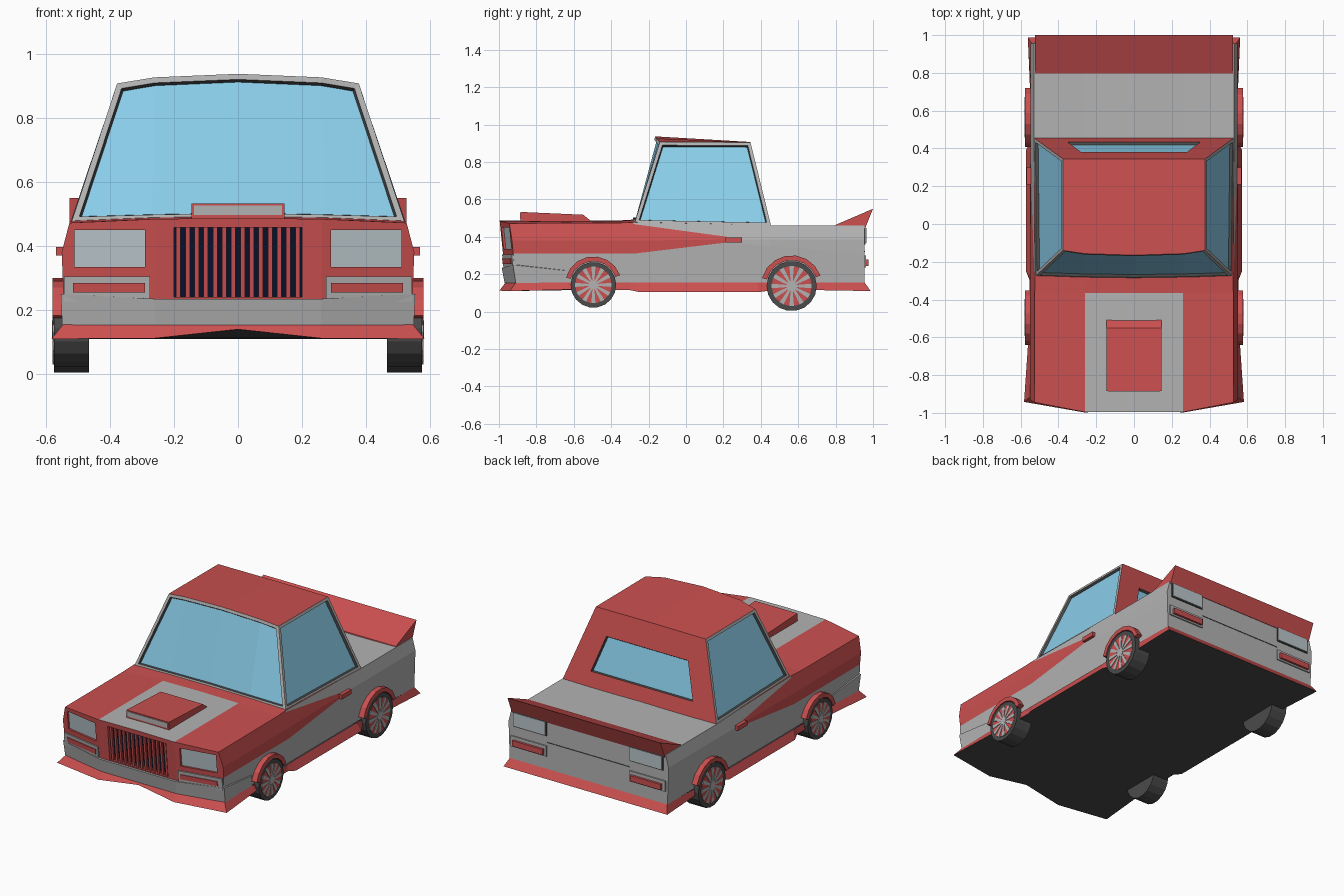
import bpy, bmesh, math
from mathutils import Vector

if "Cube" in bpy.data.objects:
    bpy.data.objects.remove(bpy.data.objects["Cube"])


def mat(name, r, g, b):
    m = bpy.data.materials.new(name)
    m.diffuse_color = (r, g, b, 1)
    m.use_nodes = True
    m.node_tree.nodes["Principled BSDF"].inputs["Base Color"].default_value = m.diffuse_color
    return m


RED = mat("red_paint", .6, .08, .08)
GLASS = mat("glass", .26, .62, .83)
DARK = mat("dark_rubber", .07, .07, .07)
NAVY = mat("grille_dark", .003, .006, .025)
LENS = mat("lamp_lens", .5, .57, .6)
GREY = mat("grey_paint", .45, .45, .45)


def make(name, verts, faces, mats, idx=None, mirror=False):
    me = bpy.data.meshes.new(name)
    me.from_pydata([tuple(v) for v in verts], [], faces)
    for m in mats:
        me.materials.append(m)
    if idx:
        for p, i in zip(me.polygons, idx):
            p.material_index = i
    bm = bmesh.new()
    bm.from_mesh(me)
    bmesh.ops.recalc_face_normals(bm, faces=bm.faces)
    bm.to_mesh(me)
    bm.free()
    ob = bpy.data.objects.new(name, me)
    bpy.context.collection.objects.link(ob)
    if mirror:
        ob.modifiers.new("mirror", 'MIRROR').use_clip = True
    return ob


def prism(name, a, b, m, mirror=False):
    """Solid between two matching outlines."""
    n = len(a)
    faces = [list(range(n)), list(range(n, 2 * n))]
    faces += [[i, (i + 1) % n, n + (i + 1) % n, n + i] for i in range(n)]
    return make(name, list(a) + list(b), faces, [m], None, mirror)


def strip(name, rows, mats, rowmat, mirror=True):
    """Open sheet through rows of points."""
    n = len(rows[0])
    faces = [[i * n + j, i * n + j + 1, (i + 1) * n + j + 1, (i + 1) * n + j]
             for i in range(len(rows) - 1) for j in range(n - 1)]
    idx = [rowmat[j] for i in range(len(rows) - 1) for j in range(n - 1)]
    return make(name, [p for r in rows for p in r], faces, mats, idx, mirror)


def nose(x, z):
    return -.995 + max(0, abs(x) - .26) * .19 + (.475 - z) * .1


def panel(name, x0, x1, z0, z1, out, depth, m, mirror=True, rear=False):
    """Thin block lying on the nose or on the tail."""
    c = [(x0, z0), (x1, z0), (x1, z1), (x0, z1)]
    y = (lambda x, z, d: .955 - d) if rear else (lambda x, z, d: nose(x, z) + d)
    return prism(name, [(x, y(x, z, -out), z) for x, z in c],
                 [(x, y(x, z, depth), z) for x, z in c], m, mirror)


# Body shell: lofted half sections, mirrored
def side_x(z):
    return .55 - (z - .38) * .26 if z > .38 else .55 - (.38 - z) * .04


stations = [(None, .487, .472, .462, .38, .31), (-.365, .487, .474, .464, .38, .31),
            (-.28, .492, .478, .468, .38, .31), (.22, .475, .468, .4, .385, .37),
            (.45, .46, .46, .4, .385, .35), (.955, .46, .46, .4, .385, .31)]
verts, faces, idx = [], [], []
for y, zc, ze, s1, s2, s3 in stations:
    ring = [(0, zc), (.26, zc - .003), (side_x(ze), ze)]
    ring += [(side_x(s), s) for s in (s1, s2, s3, .155)] + [(.26, .155), (0, .155)]
    verts += [(x, nose(x, z) if y is None else y, z) for x, z in ring]
red = {(0, 1), (1, 0), (1, 1), (2, 0), (2, 1), (2, 3), (2, 4)}
red |= {(i, j) for i in (0, 1) for j in (2, 3, 4)}
for i in range(5):
    for j in range(8):
        faces.append([i * 9 + j, i * 9 + j + 1, i * 9 + j + 10, i * 9 + j + 9])
        idx.append(1 if (i, j) in red else 0)
for o, k in ((0, 1), (45, 0)):
    faces += [[o, o + 1, o + 7, o + 8], [o + q for q in range(1, 8)]]
    idx += [k, k]
body = make("body", verts, faces, [GREY, RED], idx, True)

# Recesses for grille and headlights
for cutter in (panel("grille_cutter", -.2, .2, .24, .457, .05, .06, RED, False),
               panel("headlight_cutter", .29, .51, .335, .45, .05, .02, RED)):
    cutter.hide_render = True
    cutter.display_type = 'WIRE'
    b = body.modifiers.new("cut", 'BOOLEAN')
    b.object, b.operation, b.solver = cutter, 'DIFFERENCE', 'EXACT'

# Nose details
panel("grille_back", -.2, .2, .24, .457, -.05, .07, NAVY, False)
for k in range(14):
    x = -.1857 + k * .02857
    panel("grille_bar", x - .007, x + .007, .24, .457, -.008, .022, RED, False)
panel("headlight", .29, .51, .335, .45, -.012, .03, LENS)
panel("front_lamp_frame", .275, .543, .225, .305, .008, .02, GREY)
panel("front_lamp", .29, .515, .255, .285, .013, .02, RED)
strip("front_bumper", [[(x * .98, y + .025, zt), (x, y, zt), (x * .992, y + .015, .153)]
                       for x, y, zt in ((0, -.985, .235), (.26, -.985, .235),
                                        (.553, -.925, .25), (.549, -.65, .22))],
      [GREY], [0, 0])

# Tail details
panel("tail_lamp_frame", .285, .515, .36, .455, .006, .02, DARK, rear=True)
panel("tail_lamp", .292, .508, .367, .448, .009, .02, LENS, rear=True)
panel("rear_lamp_frame", .285, .53, .235, .3, .008, .02, GREY, rear=True)
panel("rear_lamp", .3, .51, .245, .28, .022, .02, RED, rear=True)
panel("trunk_seam", -.285, .285, .318, .323, .002, .01, DARK, False, True)
spoiler = [(.795, .455), (.798, .463), (1.0, .55), (.958, .445)]
prism("rear_spoiler", [(-.525, y, z) for y, z in spoiler],
      [(.525, y, z) for y, z in spoiler], RED)

# Skirt all round the car, with the dark floor inside it
edge = [(0, -.965, 0, -.975, .14), (.25, -.965, .26, -.998, .112),
        (.545, -.91, .582, -.942, .11), (.548, -.64, .56, -.62, .118),
        (.548, -.3, .552, -.3, .115), (.548, -.27, .572, -.25, .105),
        (.548, .38, .572, .39, .105), (.548, .43, .552, .43, .11),
        (.545, .7, .55, .7, .115), (.54, .955, .562, .987, .11),
        (.26, .955, .26, .987, .11), (0, .955, 0, .987, .11)]
strip("skirt", [[(a, b, .156), (c, d, z)] for a, b, c, d, z in edge], [RED], [0])
fl = [(c, d, z) for a, b, c, d, z in edge]
inner = [(0, min(max(p[1], -.62), .7), .115) for p in fl]
make("floor", fl + [(0, -.62, .115), (0, .7, .115)],
     [[0, 1, 2, 3, 12], [12, 3, 4, 5, 6, 7, 8, 13], [13, 8, 9, 10, 11]], [DARK], None, True)

# Hood scoop
scoop = [(-.885, .47), (-.885, .533), (-.55, .518), (-.49, .47)]
prism("hood_scoop", [(-.145, y, z) for y, z in scoop],
      [(.145, y, z) for y, z in scoop], RED)
prism("scoop_mouth", [(x, -.888, z) for x, z in ((-.138, .496), (.138, .496), (.138, .526), (-.138, .526))],
      [(x, -.87, z) for x, z in ((-.138, .496), (.138, .496), (.138, .526), (-.138, .526))], GREY)

# Cabin with inset windows
low = [(0, -.287, .485), (.27, -.284, .48), (.52, -.275, .473), (.528, .455, .458)]
top = [(0, -.165, .937), (.26, -.157, .926), (.377, -.14, .907), (.377, .345, .905)]


def full(h):
    return h + [(-x, y, z) for x, y, z in reversed(h[1:])]


bm = bmesh.new()
lo = [bm.verts.new(p) for p in full(low)]
hi = [bm.verts.new(p) for p in full(top)]
walls = [bm.faces.new((lo[i], lo[(i + 1) % 7], hi[(i + 1) % 7], hi[i])) for i in range(7)]
bm.faces.new(lo)
back = bm.verts.new((0, .345, .907))
for q in ((0, 1, 2, 3), (0, 6, 5, 4)):
    bm.faces.new([hi[k] for k in q] + [back])
bm.faces.new((hi[3], back, hi[4]))
bmesh.ops.recalc_face_normals(bm, faces=bm.faces)
for f in bm.faces:
    f.material_index = 1
windows = [[walls[5], walls[6], walls[0], walls[1]], [walls[2]], [walls[4]], [walls[3]]]
for k, w in enumerate(windows):
    for f in w:
        f.material_index = 1 if k == 3 else 0
    bmesh.ops.inset_region(bm, faces=w, thickness=.1 if k == 3 else .018, use_even_offset=True)
    if k == 3:
        for v in w[0].verts:
            upper = v.co.z > .68
            z = .76 if upper else .545
            v.co = Vector((math.copysign(.28 if upper else .35, v.co.x),
                           .345 + (.905 - z) * .11 / .447, z))
    rim = bmesh.ops.inset_region(bm, faces=w, thickness=.005, depth=-.014, use_even_offset=True)
    for f in rim["faces"]:
        f.material_index = 2
    for f in w:
        f.material_index = 3
cabin = make("cabin", [], [], [GREY, RED, DARK, GLASS])
bm.to_mesh(cabin.data)
bm.free()


# Wheels, spokes and arches
def circle(x, y, z, r, n, a0=0., a1=2 * math.pi, closed=True):
    d = n if closed else n - 1
    return [(x, y + r * math.cos(a0 + (a1 - a0) * i / d), z + r * math.sin(a0 + (a1 - a0) * i / d))
            for i in range(n)]


for end, y, z, r in (("front", -.495, .143, .122), ("rear", .565, .137, .134)):
    prism(end + "_tyre", circle(.465, y, z, r, 18), circle(.574, y, z, r, 18), DARK, True)
    prism(end + "_rim", circle(.56, y, z, r * .8, 18), circle(.576, y, z, r * .8, 18), RED, True)
    prism(end + "_hub", circle(.56, y, z, r * .2, 12), circle(.581, y, z, r * .2, 12), GREY, True)
    for k in range(12):
        t = k * math.pi / 6
        u, w = (math.cos(t), math.sin(t)), (-math.sin(t) * r, math.cos(t) * r)
        q = [(y + u[0] * r * s + w[0] * e, z + u[1] * r * s + w[1] * e)
             for s, e in ((.15, -.04), (.8, -.09), (.8, .09), (.15, .04))]
        prism(end + "_spoke", [(.57, *p) for p in q], [(.579, *p) for p in q], GREY, True)
    lim = (math.radians(20), math.radians(165))
    ring = circle(0, y, z, r + .03, 8, *lim, False) + circle(0, y, z, r + .004, 8, *lim, False)[::-1]
    prism(end + "_arch", [(.5, p[1], p[2]) for p in ring],
          [(.578, p[1], p[2]) for p in ring], RED, True)

# Door handles
h = [(.21, .37), (.3, .37), (.3, .397), (.21, .397)]
prism("door_handle", [(.54, *p) for p in h], [(.568, *p) for p in h], RED, True)
